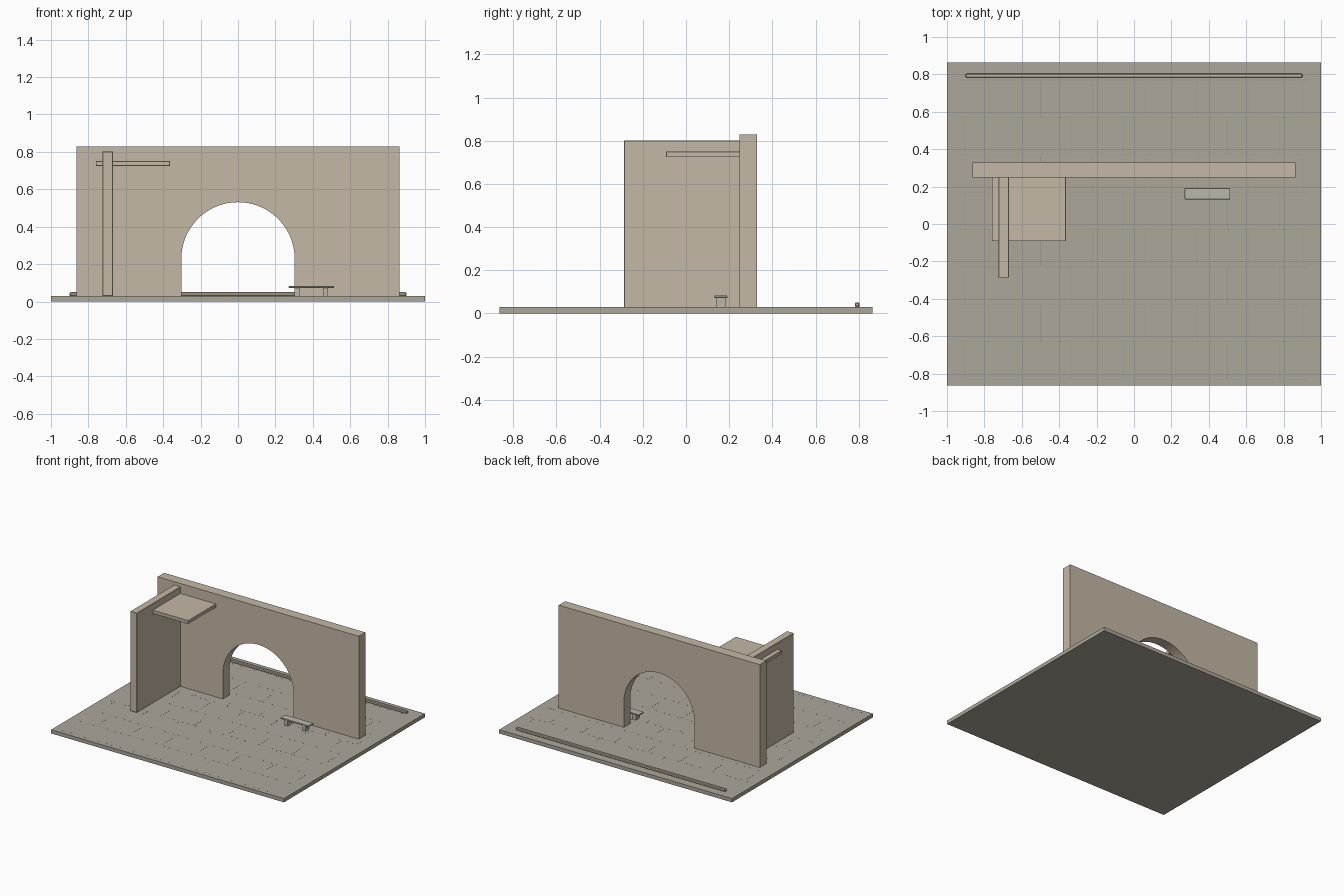
import bpy, bmesh, math

if "Cube" in bpy.data.objects:
    bpy.data.objects.remove(bpy.data.objects["Cube"])


def material(name, rgb):
    m = bpy.data.materials.new(name)
    m.diffuse_color = (*rgb, 1)
    m.use_nodes = True
    m.node_tree.nodes["Principled BSDF"].inputs["Base Color"].default_value = m.diffuse_color
    return m


STONE = material("pale_stone", (0.56, 0.48, 0.38))
PAVING = material("grey_paving", (0.42, 0.39, 0.33))
BENCH = material("bench_stone", (0.50, 0.48, 0.41))
JOINT = material("joint_grey", (0.34, 0.32, 0.27))


def finish(name, bm, mat, bevel=0):
    bmesh.ops.recalc_face_normals(bm, faces=bm.faces[:])
    mesh = bpy.data.meshes.new(name)
    bm.to_mesh(mesh)
    bm.free()
    obj = bpy.data.objects.new(name, mesh)
    bpy.context.collection.objects.link(obj)
    mesh.materials.append(mat)
    if bevel:
        mod = obj.modifiers.new("edge_softening", 'BEVEL')
        mod.width = bevel
        mod.segments = 1
        mod.limit_method = 'ANGLE'
        mod.angle_limit = math.radians(40)
    return obj


def add_box(bm, x, y, z):
    verts = bmesh.ops.create_cube(bm, size=1)["verts"]
    for v in verts:
        for i, (lo, hi) in enumerate((x, y, z)):
            v.co[i] = lo if v.co[i] < 0 else hi


def box(name, x, y, z, mat, bevel=0):
    bm = bmesh.new()
    add_box(bm, x, y, z)
    return finish(name, bm, mat, bevel)


FLOOR = 0.029

# Paved base
box("base", (-1, 1), (-0.864, 0.864), (0, FLOOR), PAVING)

# Fine paving joints, almost flush, in staggered courses
bm = bmesh.new()
for row in range(9):
    y = -0.83 + row * 0.2
    add_box(bm, (-0.93, 0.93), (y - 0.0015, y + 0.0015), (0.025, FLOOR + 0.0002))
    if row < 8:
        for col in range(7):
            x = -0.9 + col * 0.28 + 0.12 * (row % 2)
            if x < 0.93:
                add_box(bm, (x - 0.0015, x + 0.0015), (y + 0.002, y + 0.198),
                        (0.025, FLOOR + 0.0002))
finish("paving_joints", bm, JOINT)

# Main wall with arched opening, as one extruded profile
R, SPRING, W, TOP = 0.303, 0.228, 0.864, 0.828
profile = [(W, FLOOR), (W, TOP), (-W, TOP), (-W, FLOOR), (-R, FLOOR)]
for i in range(49):
    a = math.pi * (1 - i / 48)
    profile.append((R * math.cos(a), SPRING + R * math.sin(a)))
profile.append((R, FLOOR))
bm = bmesh.new()
face = bm.faces.new([bm.verts.new((x, 0.249, z)) for x, z in profile])
out = bmesh.ops.extrude_face_region(bm, geom=[face])
for g in out["geom"]:
    if isinstance(g, bmesh.types.BMVert):
        g.co.y = 0.328
wall = finish("arched_wall", bm, STONE)
bpy.context.view_layer.objects.active = wall
wall.select_set(True)
bpy.ops.object.shade_smooth_by_angle(angle=math.radians(30))

# Side wall and the canopy slab that passes through it
box("side_wall", (-0.725, -0.668), (-0.287, 0.25), (FLOOR, 0.802), STONE, 0.002)
box("canopy_slab", (-0.76, -0.363), (-0.092, 0.25), (0.724, 0.751), STONE, 0.002)

# Bench
box("bench_seat", (0.271, 0.514), (0.132, 0.192), (0.072, 0.083), BENCH, 0.002)
for side, x in (("left", 0.303), ("right", 0.455)):
    box(f"bench_leg_{side}", (x, x + 0.027), (0.139, 0.183), (FLOOR, 0.073), BENCH)

# Low kerb along the back
box("back_kerb", (-0.9, 0.9), (0.782, 0.804), (FLOOR, 0.051), STONE, 0.005)
